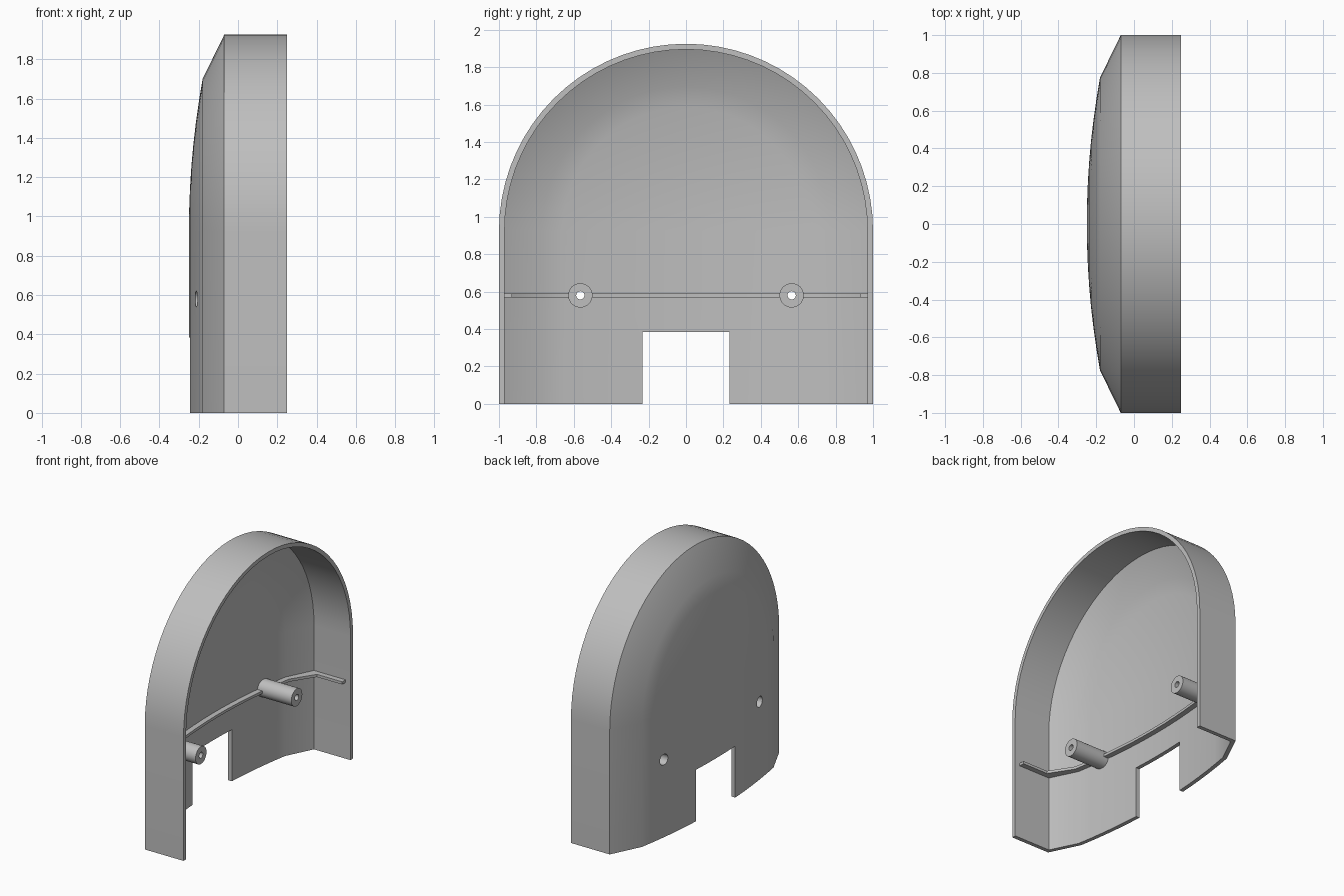
import bpy, bmesh, math
from mathutils import Matrix

cube = bpy.data.objects.get("Cube")
if cube:
    bpy.data.objects.remove(cube, do_unlink=True)

grey = bpy.data.materials.new("Grey plastic")
grey.use_nodes = True
COLOUR = (0.52, 0.52, 0.52, 1)
grey.diffuse_color = COLOUR
grey.node_tree.nodes["Principled BSDF"].inputs["Base Color"].default_value = COLOUR

ARCH_Z = 0.925      # height where the straight sides meet the arch
ARCH_STEPS = 36
WALL = 0.03
BOSS_Y, BOSS_Z = 0.565, 0.58


def finish(name, bm):
    bmesh.ops.remove_doubles(bm, verts=bm.verts, dist=1e-5)
    bmesh.ops.recalc_face_normals(bm, faces=bm.faces)
    mesh = bpy.data.meshes.new(name)
    bm.to_mesh(mesh)
    bm.free()
    mesh.materials.append(grey)
    obj = bpy.data.objects.new(name, mesh)
    bpy.context.collection.objects.link(obj)
    return obj


def activate(obj):
    bpy.ops.object.select_all(action='DESELECT')
    obj.select_set(True)
    bpy.context.view_layer.objects.active = obj


def smooth(obj):
    activate(obj)
    bpy.ops.object.shade_smooth_by_angle(angle=math.radians(30))


def cut(obj, cutter):
    mod = obj.modifiers.new("Cut", 'BOOLEAN')
    mod.operation = 'DIFFERENCE'
    mod.solver = 'EXACT'
    mod.object = cutter
    activate(obj)
    bpy.ops.object.modifier_apply(modifier=mod.name)


def add_face(bm, verts):
    unique = list(dict.fromkeys(verts))
    if len(unique) > 2:
        bm.faces.new(unique)


# Section from the rim to the centre: (distance from centre, x)
def dome(edge, depth, steps=7):
    return [(edge * (1 - i / steps), depth + 0.07 * (1 - i / steps) ** 2)
            for i in range(steps + 1)]


outer = [(1, 0.25), (1, -0.07)] + dome(0.775, -0.25)
inner = [(1 - WALL, 0.25), (1 - WALL, -0.051)] + dome(0.77, -0.25 + WALL)

# Stations round the outline: (direction in y, direction in z, base height)
stations = [(1, 0, 0)]
for i in range(ARCH_STEPS + 1):
    a = math.pi * i / ARCH_STEPS
    stations.append((math.cos(a), math.sin(a), ARCH_Z))
stations.append((-1, 0, 0))

# Hollow domed shell
bm = bmesh.new()
cache = {}


def vert(point):
    key = tuple(round(c, 5) + 0.0 for c in point)
    if key not in cache:
        cache[key] = bm.verts.new(key)
    return cache[key]


def row(section, station):
    dy, dz, base = station
    return [vert((x, d * dy, base + d * dz)) for d, x in section]


outs = [row(outer, s) for s in stations]
ins = [row(inner, s) for s in stations]
for skin in (outs, ins):
    for a, b in zip(skin, skin[1:]):
        for k in range(len(a) - 1):
            add_face(bm, (a[k], a[k + 1], b[k + 1], b[k]))
    # central seam of the straight part is closed by welding both halves
for i in range(len(stations) - 1):
    add_face(bm, (outs[i][0], outs[i + 1][0], ins[i + 1][0], ins[i][0]))
for i in (0, -1):
    for k in range(len(outer) - 1):
        add_face(bm, (outs[i][k], outs[i][k + 1], ins[i][k + 1], ins[i][k]))
shell = finish("shell", bm)

# Stiffening rib following the inside of the shell
path = [(1 - WALL + 0.005, 0.21), (1 - WALL + 0.005, -0.056)]
path += [(d, x - 0.005) for d, x in dome(0.77, -0.25 + WALL)]
lip = [(0.93, 0.21), (0.93, 0.0)] + dome(0.76, -0.18)


def both_sides(half):
    return [(x, d) for d, x in half] + [(x, -d) for d, x in reversed(half[:-1])]


bm = bmesh.new()
wall_side, free_side = both_sides(path), both_sides(lip)
rings = []
for (x0, y0), (x1, y1) in zip(wall_side, free_side):
    rings.append([bm.verts.new(p) for p in (
        (x0, y0, 0.569), (x1, y1, 0.569), (x1, y1, 0.589), (x0, y0, 0.589))])
for a, b in zip(rings, rings[1:]):
    for k in range(4):
        add_face(bm, (a[k], a[(k + 1) % 4], b[(k + 1) % 4], b[k]))
add_face(bm, rings[0])
add_face(bm, rings[-1])
rib = finish("rib", bm)

# Rectangular notch in the lower edge
bm = bmesh.new()
bmesh.ops.create_cube(bm, size=1, matrix=Matrix.Translation((-0.2, 0, 0.085))
                      @ Matrix.Diagonal((0.4, 0.465, 0.6, 1)))
cutter = finish("notch_cutter", bm)
cut(shell, cutter)
bpy.data.objects.remove(cutter, do_unlink=True)

# Screw bosses, each with a narrow bore and a wider recess from outside
BOSS = [(0.065, -0.195), (0.065, 0.09), (0.022, 0.09),
        (0.022, 0.03), (0.04, 0.03), (0.04, -0.195)]
SIDES = 32
for side, label in ((1, "left"), (-1, "right")):
    y = side * BOSS_Y
    bm = bmesh.new()
    bmesh.ops.create_cone(
        bm, cap_ends=True, segments=SIDES, radius1=0.04, radius2=0.04, depth=0.5,
        matrix=Matrix.Translation((-0.22, y, BOSS_Z)) @ Matrix.Rotation(math.pi / 2, 4, 'Y'))
    cutter = finish("hole_cutter", bm)
    cut(shell, cutter)
    cut(rib, cutter)
    bpy.data.objects.remove(cutter, do_unlink=True)

    bm = bmesh.new()
    rings = []
    for i in range(SIDES):
        a = 2 * math.pi * i / SIDES
        rings.append([bm.verts.new((x, y + r * math.cos(a), BOSS_Z + r * math.sin(a)))
                      for r, x in BOSS])
    for i in range(SIDES):
        a, b = rings[i], rings[(i + 1) % SIDES]
        for k in range(len(BOSS)):
            n = (k + 1) % len(BOSS)
            add_face(bm, (a[k], a[n], b[n], b[k]))
    smooth(finish(label + "_screw_boss", bm))

smooth(shell)
smooth(rib)
